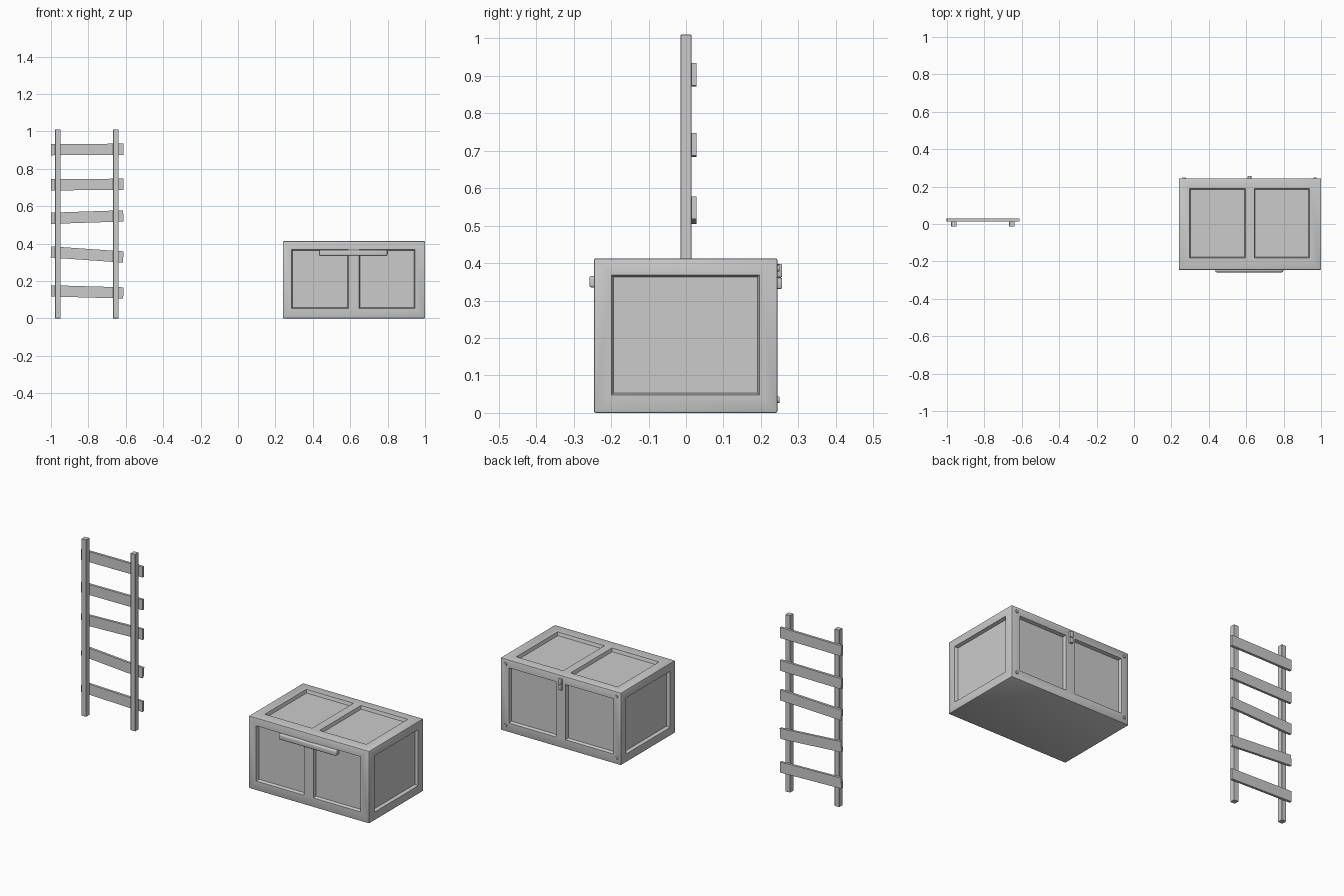
import bpy, bmesh, math
from mathutils import Vector, Matrix

if "Cube" in bpy.data.objects:
    bpy.data.objects.remove(bpy.data.objects["Cube"])


def finish(name, bm):
    bmesh.ops.recalc_face_normals(bm, faces=bm.faces[:])
    me = bpy.data.meshes.new(name)
    bm.to_mesh(me)
    bm.free()
    ob = bpy.data.objects.new(name, me)
    bpy.context.collection.objects.link(ob)
    return ob


def box(name, lo, hi, bevel=0.0, segments=1, tilt=0.0):
    lo, hi = Vector(lo), Vector(hi)
    bm = bmesh.new()
    bmesh.ops.create_cube(bm, size=1)
    bmesh.ops.scale(bm, vec=hi - lo, verts=bm.verts[:])
    if bevel:
        bmesh.ops.bevel(bm, geom=bm.edges[:], offset=bevel, segments=segments,
                        profile=0.5, affect='EDGES')
    m = Matrix.Translation((lo + hi) / 2) @ Matrix.Rotation(-tilt, 4, 'Y')
    bmesh.ops.transform(bm, matrix=m, verts=bm.verts[:])
    return finish(name, bm)


# Ladder: two posts
for side, x in (("left", -0.963), ("right", -0.653)):
    box(f"ladder_{side}_post", (x - 0.0145, -0.0147, 0), (x + 0.0145, 0.0147, 1.01), 0.001)

# Ladder: uneven slats nailed on the back (centre height at left end, right end)
slats = [(0.147, 0.136), (0.355, 0.328), (0.535, 0.548), (0.714, 0.717), (0.902, 0.904)]
for i, (zl, zr) in enumerate(slats):
    z = (zl + zr) / 2
    box(f"ladder_slat_{i + 1}", (-1.0, 0.0145, z - 0.03), (-0.613, 0.0285, z + 0.03),
        tilt=math.atan2(zr - zl, 0.387))

# Chest body
X0, X1, Y0, Y1, Z0, Z1 = 0.24, 1.0, -0.246, 0.244, 0.0, 0.413
chest = box("chest_body", (X0, Y0, Z0), (X1, Y1, Z1), 0.005, 2)

# Recessed panels: tapered cutters along one axis
cut = bmesh.new()
DEPTH, TAPER = 0.018, 0.005


def panel(axis, surface, sign, u, v):
    rings = []
    for d in (-0.01, DEPTH):
        s = TAPER * d / DEPTH
        ring = []
        for a, b in ((u[0] + s, v[0] + s), (u[1] - s, v[0] + s),
                     (u[1] - s, v[1] - s), (u[0] + s, v[1] - s)):
            co = [a, b]
            co.insert(axis, surface - sign * d)
            ring.append(cut.verts.new(co))
        rings.append(ring)
    for r in rings:
        cut.faces.new(r)
    for i in range(4):
        j = (i + 1) % 4
        cut.faces.new((rings[0][i], rings[0][j], rings[1][j], rings[1][i]))


for u in ((0.287, 0.59), (0.648, 0.947)):
    panel(1, Y0, -1, u, (0.053, 0.368))
    panel(1, Y1, 1, u, (0.053, 0.368))
for u in ((0.298, 0.595), (0.643, 0.938)):
    panel(2, Z1, 1, u, (-0.182, 0.19))
for x, sign in ((X0, -1), (X1, 1)):
    panel(0, x, sign, (-0.199, 0.196), (0.048, 0.368))

cutter = finish("panel_cutter", cut)
cutter.hide_render = True
mod = chest.modifiers.new("panels", 'BOOLEAN')
mod.operation = 'DIFFERENCE'
mod.solver = 'EXACT'
mod.object = cutter
bpy.context.view_layer.objects.active = chest
bpy.ops.object.modifier_apply(modifier=mod.name)
bpy.data.objects.remove(cutter)

# Front handle bar
box("chest_handle", (0.435, -0.258, 0.335), (0.798, -0.222, 0.366), 0.006, 3)

# Rear latch in two halves
box("latch_upper", (0.608, 0.235, 0.362), (0.628, 0.257, 0.397), 0.004, 2)
box("latch_lower", (0.608, 0.218, 0.331), (0.628, 0.257, 0.361), 0.004, 2)

# Rear corner studs
for i, x in enumerate((0.268, 0.968)):
    for j, z in enumerate((0.035, 0.386)):
        bm = bmesh.new()
        bmesh.ops.create_cone(bm, cap_ends=True, segments=12, radius1=0.010, radius2=0.008,
                              depth=0.01,
                              matrix=Matrix.Translation((x, 0.2445, z)) @ Matrix.Rotation(-math.pi / 2, 4, 'X'))
        finish(f"corner_stud_{i}{j}", bm)

# Shading
bpy.ops.object.select_all(action='DESELECT')
for ob in bpy.data.objects:
    ob.select_set(True)
bpy.context.view_layer.objects.active = chest
bpy.ops.object.shade_smooth_by_angle(angle=math.radians(30))
